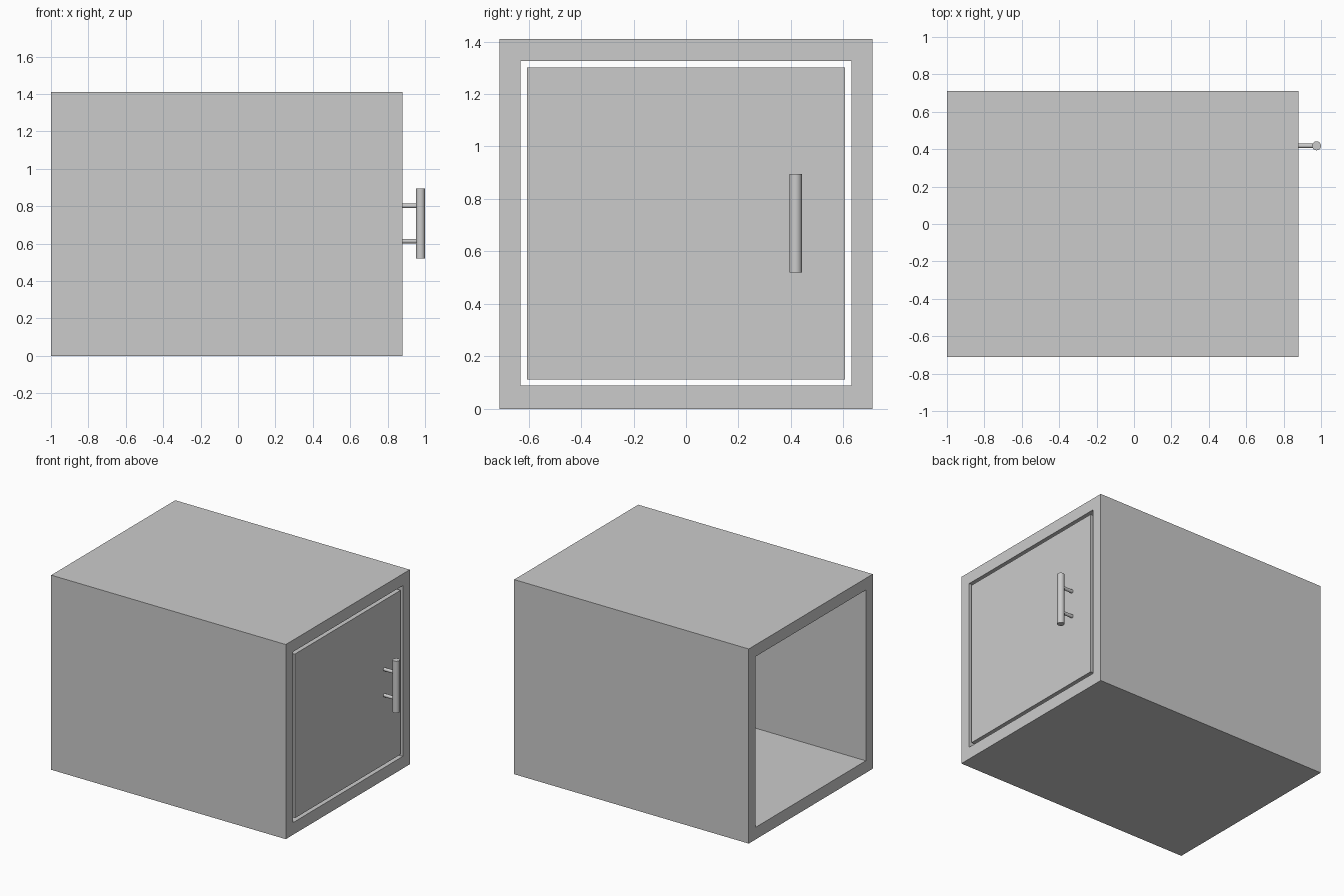
import bpy
import bmesh
import math

if "Cube" in bpy.data.objects:
    bpy.data.objects.remove(bpy.data.objects["Cube"])

# Single plain grey finish
GREY = (0.6, 0.6, 0.6, 1)
grey = bpy.data.materials.new("plain_grey")
grey.use_nodes = True
grey.diffuse_color = GREY
grey.node_tree.nodes["Principled BSDF"].inputs["Base Color"].default_value = GREY

# Main dimensions
BACK, FRONT = -1.0, 0.88
HALF_W, HEIGHT = 0.71, 1.41
OPEN_W, OPEN_LOW, OPEN_HIGH = 0.63, 0.088, 1.325
GAP = 0.024
DOOR_THICK = 0.085


def add_box(name, low, high):
    bpy.ops.mesh.primitive_cube_add(size=1, location=[(a + b) / 2 for a, b in zip(low, high)])
    ob = bpy.context.object
    ob.name = name
    ob.scale = [b - a for a, b in zip(low, high)]
    bpy.ops.object.transform_apply(location=False, rotation=False, scale=True)
    ob.data.materials.append(grey)
    return ob


def add_rod(name, radius, length, location, rotation=(0, 0, 0)):
    bpy.ops.mesh.primitive_cylinder_add(vertices=32, radius=radius, depth=length,
                                        location=location, rotation=rotation)
    ob = bpy.context.object
    ob.name = name
    ob.data.materials.append(grey)
    bpy.ops.object.shade_smooth_by_angle(angle=math.radians(40))
    return ob


# Cabinet shell: a rectangular tube open at both ends
def rectangle(x, half, low, high):
    return [bm.verts.new((x, y, z)) for y, z in
            ((-half, low), (half, low), (half, high), (-half, high))]


bm = bmesh.new()
loops = [rectangle(BACK, HALF_W, 0, HEIGHT),
         rectangle(FRONT, HALF_W, 0, HEIGHT),
         rectangle(FRONT, OPEN_W, OPEN_LOW, OPEN_HIGH),
         rectangle(BACK, OPEN_W, OPEN_LOW, OPEN_HIGH)]
for i, loop in enumerate(loops):
    following = loops[(i + 1) % 4]
    for j in range(4):
        k = (j + 1) % 4
        bm.faces.new((loop[j], loop[k], following[k], following[j]))
bmesh.ops.recalc_face_normals(bm, faces=bm.faces)
mesh = bpy.data.meshes.new("cabinet_shell")
bm.to_mesh(mesh)
bm.free()
mesh.materials.append(grey)
bpy.context.collection.objects.link(bpy.data.objects.new("cabinet_shell", mesh))

# Door, flush with the frame and separated by an even gap
add_box("door", (FRONT - DOOR_THICK, GAP - OPEN_W, OPEN_LOW + GAP),
        (FRONT, OPEN_W - GAP, OPEN_HIGH - GAP))

# Bar handle on two posts
HANDLE_X, HANDLE_Y, HANDLE_Z = 0.976, 0.418, 0.707
add_rod("handle_bar", 0.024, 0.375, (HANDLE_X, HANDLE_Y, HANDLE_Z))
for name, side in (("lower", -1), ("upper", 1)):
    add_rod(name + "_handle_post", 0.012, HANDLE_X - FRONT + 0.01,
            ((HANDLE_X + FRONT - 0.01) / 2, HANDLE_Y, HANDLE_Z + side * 0.094),
            (0, math.pi / 2, 0))
